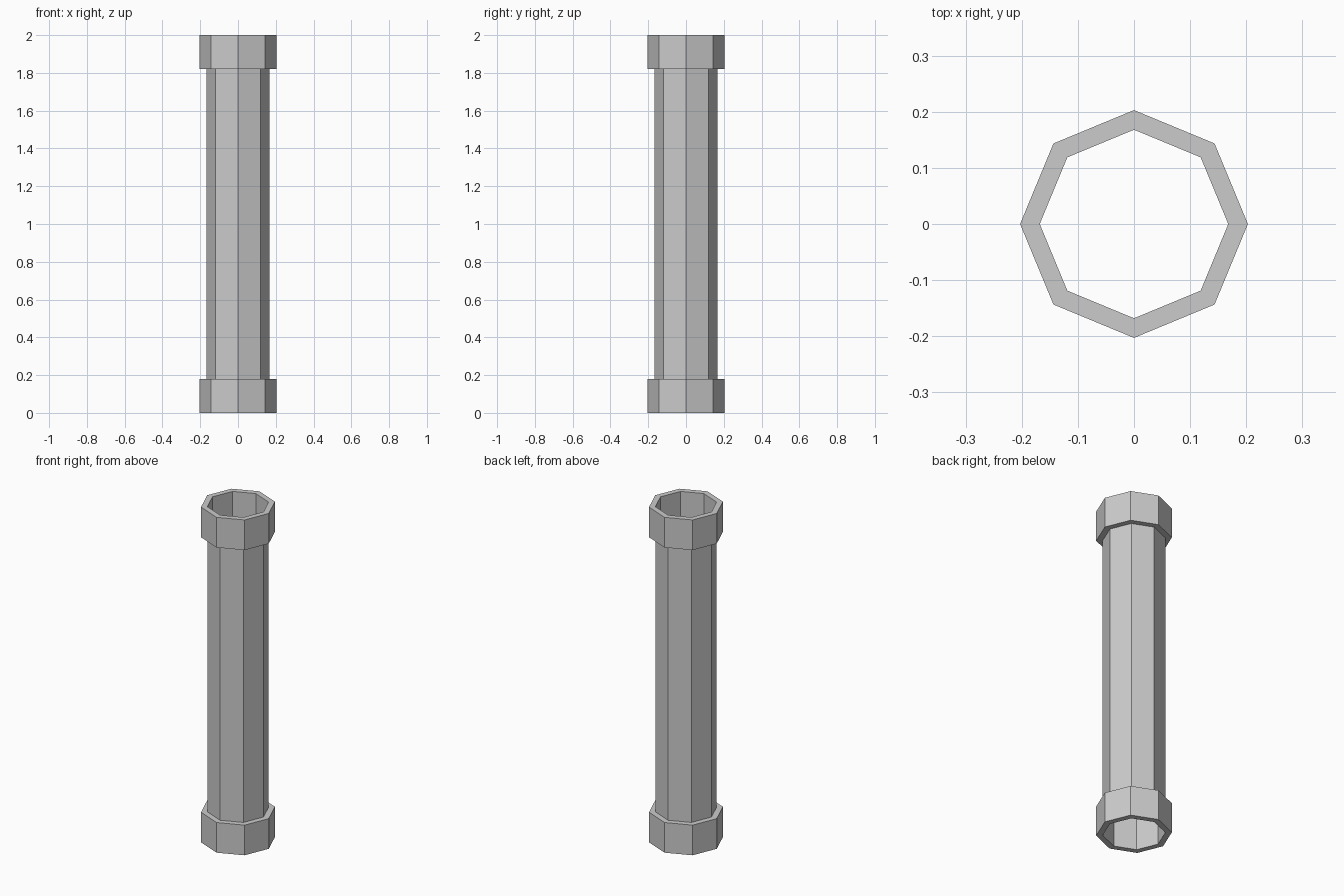
import bpy, bmesh
from math import cos, sin, tau

if "Cube" in bpy.data.objects:
    bpy.data.objects.remove(bpy.data.objects["Cube"])

SIDES = 8
PIPE_R, COLLAR_R = 0.168, 0.203
HEIGHT, COLLAR_H = 2.0, 0.18


def lathe(name, profile):
    """Turn an open (radius, z) profile into an eight-sided shell."""
    bm = bmesh.new()
    rings = [[bm.verts.new((r * cos(tau * i / SIDES), r * sin(tau * i / SIDES), z))
              for i in range(SIDES)] for r, z in profile]
    for a, b in zip(rings, rings[1:]):
        for i in range(SIDES):
            j = (i + 1) % SIDES
            bm.faces.new((a[i], a[j], b[j], b[i]))
    mesh = bpy.data.meshes.new(name)
    bm.to_mesh(mesh)
    bm.free()
    obj = bpy.data.objects.new(name, mesh)
    bpy.context.collection.objects.link(obj)
    return obj


# Thin open pipe running the full height
lathe("pipe", [(PIPE_R, 0), (PIPE_R, COLLAR_H),
               (PIPE_R, HEIGHT - COLLAR_H), (PIPE_R, HEIGHT)])

# Collar at each end: flat rims and an outer wall around the pipe
for name, z in (("bottom_collar", 0), ("top_collar", HEIGHT - COLLAR_H)):
    lathe(name, [(PIPE_R, z), (COLLAR_R, z),
                 (COLLAR_R, z + COLLAR_H), (PIPE_R, z + COLLAR_H)])
